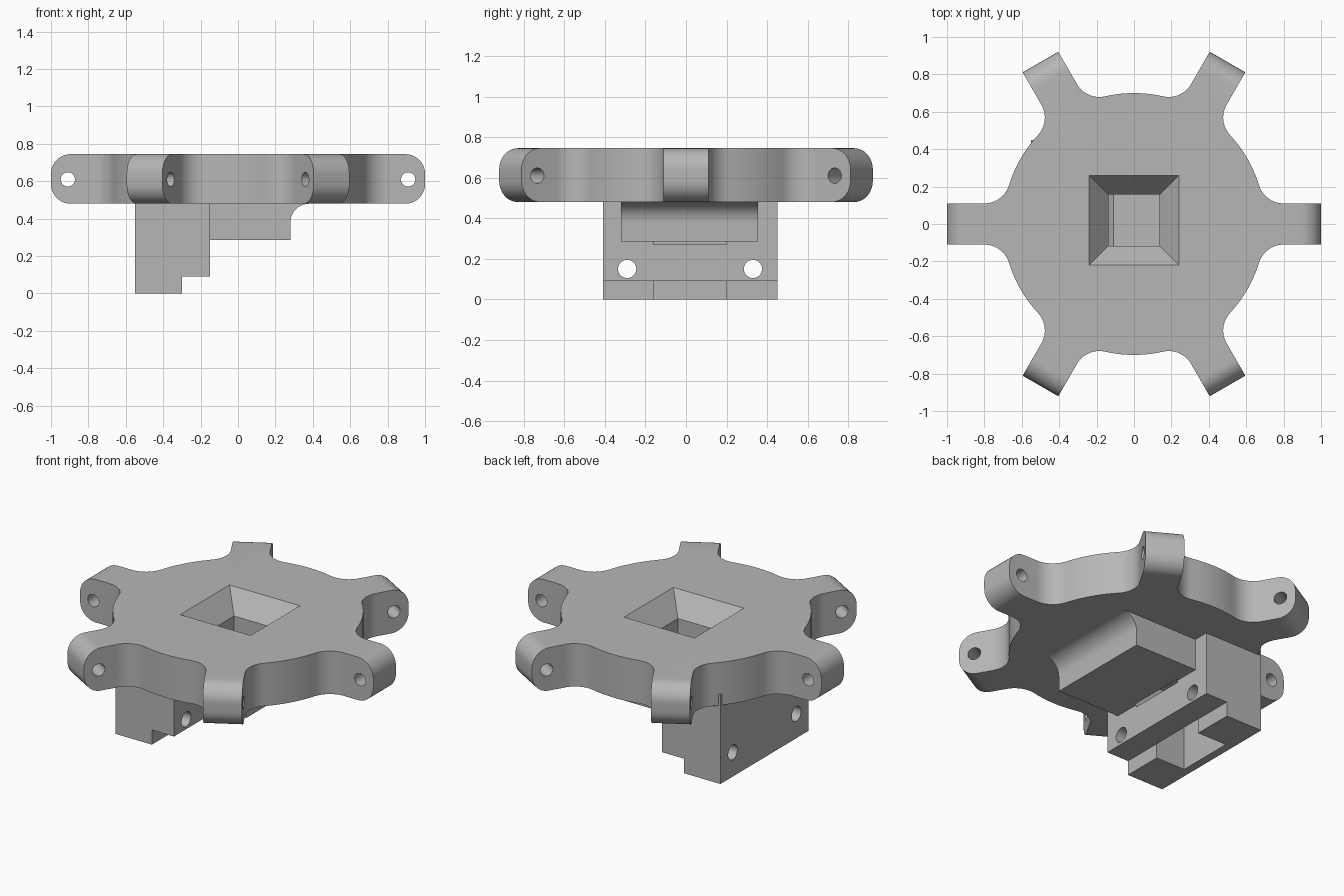
import bpy, bmesh, math
from mathutils import Matrix

cube = bpy.data.objects.get("Cube")
if cube:
    bpy.data.objects.remove(cube, do_unlink=True)

grey = bpy.data.materials.new("plain_grey")
grey.use_nodes = True
grey.diffuse_color = (0.47, 0.47, 0.47, 1)
grey.node_tree.nodes["Principled BSDF"].inputs["Base Color"].default_value = (0.47, 0.47, 0.47, 1)

BOTTOM, TOP = 0.48, 0.745
DISC, HALF_ARM, FILLET, TIP_ROUND = 0.70, 0.11, 0.137, 0.105


def loft(name, rings):
    """Closed solid skinned through rings of equal length."""
    bm = bmesh.new()
    loops = [[bm.verts.new(p) for p in ring] for ring in rings]
    n = len(loops[0])
    for a, b in zip(loops, loops[1:]):
        for i in range(n):
            j = (i + 1) % n
            bm.faces.new((a[i], a[j], b[j], b[i]))
    bm.faces.new(loops[0][::-1])
    bm.faces.new(loops[-1])
    bmesh.ops.recalc_face_normals(bm, faces=bm.faces[:])
    mesh = bpy.data.meshes.new(name)
    bm.to_mesh(mesh)
    bm.free()
    obj = bpy.data.objects.new(name, mesh)
    bpy.context.collection.objects.link(obj)
    mesh.materials.append(grey)
    return obj


def extrude_y(name, profile, y0, y1):
    return loft(name, [[(x, y, z) for x, z in profile] for y in (y0, y1)])


def cylinder(name, radius, length, matrix):
    circle = [2 * math.pi * i / 32 for i in range(32)]
    obj = loft(name, [[(radius * math.cos(a), radius * math.sin(a), z) for a in circle]
                      for z in (-length / 2, length / 2)])
    obj.data.transform(matrix)
    return obj


def combine(target, other, operation):
    mod = target.modifiers.new("combine", "BOOLEAN")
    mod.operation, mod.solver, mod.object = operation, "EXACT", other
    bpy.context.view_layer.objects.active = target
    bpy.ops.object.modifier_apply(modifier=mod.name)
    bpy.data.objects.remove(other, do_unlink=True)


# Six-armed plate outline for a given arm reach
fillet_x = math.sqrt((DISC + FILLET) ** 2 - (HALF_ARM + FILLET) ** 2)
fillet_y = HALF_ARM + FILLET
touch = math.atan2(fillet_y, fillet_x)


def outline(reach, z):
    half = [(reach, HALF_ARM)]
    for i in range(11):
        a = -math.pi / 2 - (math.pi / 2 - touch) * i / 10
        half.append((fillet_x + FILLET * math.cos(a), fillet_y + FILLET * math.sin(a)))
    for i in range(1, 6):
        a = touch + (math.pi / 6 - touch) * i / 5
        half.append((DISC * math.cos(a), DISC * math.sin(a)))
    sector = [(x, -y) for x, y in reversed(half[:-1])] + half
    pts = []
    for k in range(6):
        c, s = math.cos(k * math.pi / 3), math.sin(k * math.pi / 3)
        pts += [(x * c - y * s, x * s + y * c, z) for x, y in sector]
    return pts


# Layers give the arm ends their rounded corners
steps = [math.pi / 2 * i / 10 for i in range(11)]
low = [(1 - TIP_ROUND + TIP_ROUND * math.sin(a), BOTTOM + TIP_ROUND * (1 - math.cos(a))) for a in steps]
high = [(r, BOTTOM + TOP - z) for r, z in reversed(low)]
plate = loft("star_plate", [outline(r, z) for r, z in low + high])

# Pin holes across the arm ends
for k in range(6):
    m = (Matrix.Rotation(k * math.pi / 3, 4, "Z") @ Matrix.Translation((0.91, 0, 0.61))
         @ Matrix.Rotation(math.pi / 2, 4, "X"))
    combine(plate, cylinder("pin_hole", 0.038, 0.4, m), "DIFFERENCE")

# Stepped wall under the plate
wall = extrude_y("stepped_wall", [(-0.55, 0.55), (-0.55, 0), (-0.30, 0), (-0.30, 0.09),
                                  (-0.15, 0.09), (-0.15, 0.55)], -0.41, 0.45)
for y in (-0.29, 0.33):
    m = Matrix.Translation((-0.35, y, 0.15)) @ Matrix.Rotation(math.pi / 2, 4, "Y")
    combine(wall, cylinder("bolt_hole", 0.045, 1, m), "DIFFERENCE")

# Block beside the wall, with a concave fillet up to the plate
curve = [(0.38 - 0.1 * math.cos(a), 0.38 + 0.1 * math.sin(a)) for a in steps]
block = extrude_y("filleted_block", [(-0.25, 0.55), (-0.25, 0.285), (0.28, 0.285)] + curve + [(0.38, 0.55)],
                  -0.32, 0.355)
combine(wall, block, "UNION")
combine(plate, wall, "UNION")

# Square funnel and throat from the top, centred slightly to the back
funnel = loft("funnel", [[(sx * h, 0.02 + sy * h, z) for sx, sy in ((-1, -1), (1, -1), (1, 1), (-1, 1))]
                         for h, z in ((0.137, 0.40), (0.137, 0.62), (0.24, TOP), (0.26, 0.77))])
combine(plate, funnel, "DIFFERENCE")

# Inner chute leading down to the pocket under the wall
chute = extrude_y("chute", [(0.137, 0.45), (0.137, 0.36), (0.04, 0.33), (-0.11, 0.32), (-0.30, 0.09),
                            (-0.30, -0.1), (-0.50, -0.1), (-0.50, 0.40), (-0.40, 0.45)], -0.16, 0.20)
combine(plate, chute, "DIFFERENCE")
# Pocket mouth opens through the step
mouth = extrude_y("mouth", [(-0.28, 0.09), (-0.28, -0.1), (-0.45, -0.1), (-0.45, 0.09)], -0.16, 0.20)
combine(plate, mouth, "DIFFERENCE")

bpy.ops.object.select_all(action="DESELECT")
plate.select_set(True)
bpy.context.view_layer.objects.active = plate
bpy.ops.object.shade_smooth_by_angle(angle=math.radians(30))
